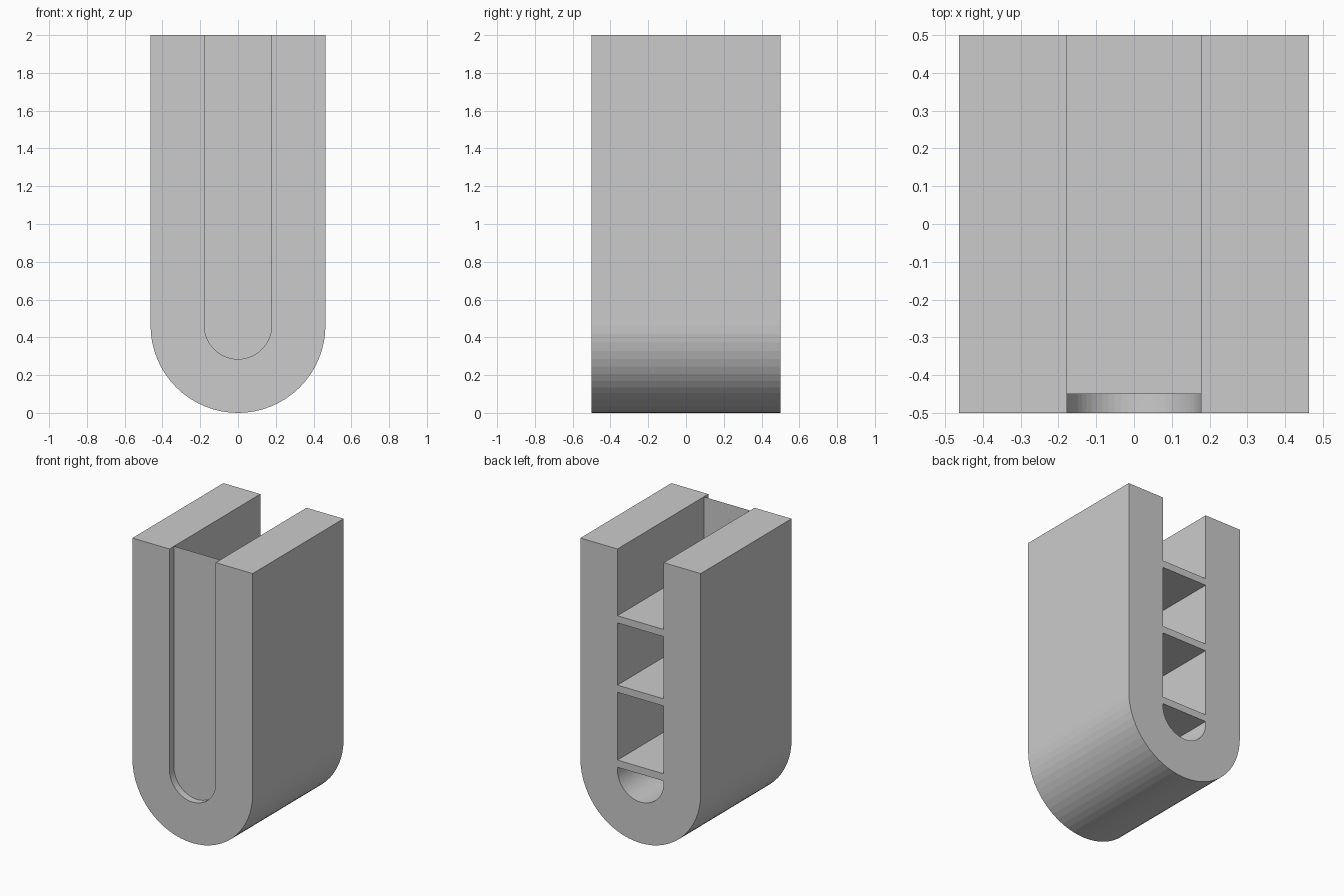
import bpy, bmesh, math

if "Cube" in bpy.data.objects:
    bpy.data.objects.remove(bpy.data.objects["Cube"])

R_OUT, R_IN, CZ, TOP = 0.463, 0.178, 0.463, 2.0
SEG = 32


def u_profile(r):
    """U outline from top left, round the bottom arc, to top right."""
    arc = [(r * math.cos(math.pi + math.pi * i / SEG),
            CZ + r * math.sin(math.pi + math.pi * i / SEG)) for i in range(SEG + 1)]
    return [(-r, TOP)] + arc + [(r, TOP)]


def finish(bm, name):
    bmesh.ops.recalc_face_normals(bm, faces=bm.faces[:])
    me = bpy.data.meshes.new(name)
    bm.to_mesh(me)
    bm.free()
    ob = bpy.data.objects.new(name, me)
    bpy.context.collection.objects.link(ob)
    return ob


# U-shaped outer shell: outer and inner profiles at front and back
bm = bmesh.new()
rings = [[bm.verts.new((x, y, z)) for x, z in u_profile(r)]
         for r, y in ((R_OUT, -0.5), (R_OUT, 0.5), (R_IN, 0.5), (R_IN, -0.5))]
n = len(rings[0])
for k in range(4):
    a, b = rings[k], rings[(k + 1) % 4]
    for i in range(n - 1):
        bm.faces.new((a[i], a[i + 1], b[i + 1], b[i]))
for i in (0, n - 1):
    bm.faces.new([r[i] for r in rings])
finish(bm, "channel_shell")

# Thin recessed front panel filling the channel
bm = bmesh.new()
bm.faces.new([bm.verts.new((x, -0.45, z)) for x, z in u_profile(R_IN)])
panel = finish(bm, "front_panel")
if panel.data.polygons[0].normal.y > 0:
    panel.data.flip_normals()

# Shelves behind the panel
for num, top in enumerate((1.535, 1.052, 0.53), 1):
    bm = bmesh.new()
    bmesh.ops.create_cube(bm, size=1)
    for v in bm.verts:
        v.co = (v.co.x * 2 * R_IN, 0.025 + v.co.y * 0.95, top - 0.025 + v.co.z * 0.05)
    finish(bm, f"shelf_{num}")
